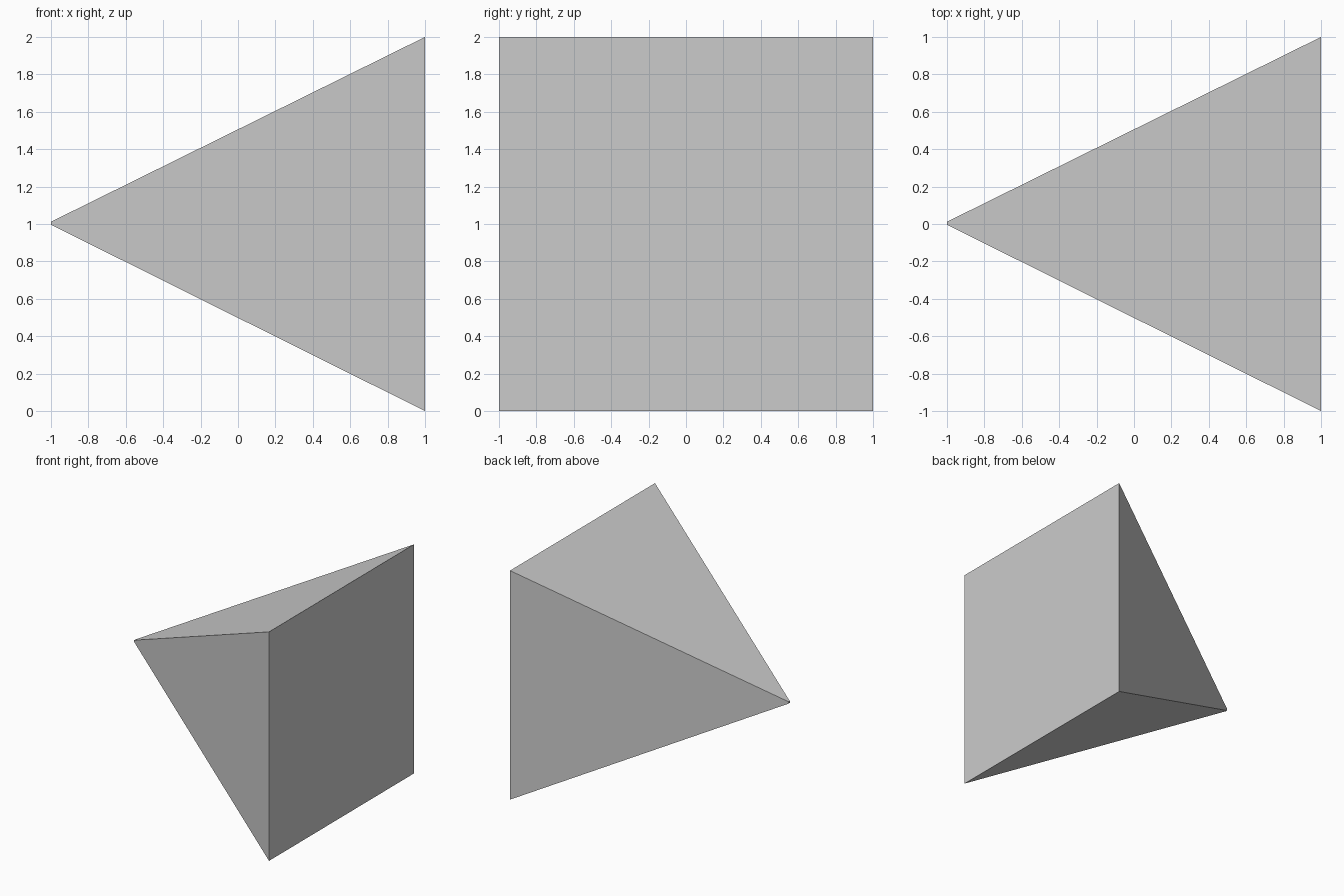
import bpy, bmesh
from mathutils import Vector

if "Cube" in bpy.data.objects:
    bpy.data.objects.remove(bpy.data.objects["Cube"])

# Sideways pyramid: a cube whose left face shrinks to a tiny blunt tip
bm = bmesh.new()
bmesh.ops.create_cube(bm, size=2.0)
bmesh.ops.translate(bm, verts=bm.verts, vec=(0, 0, 1))

tip_centre = Vector((-1, 0.004, 1.004))
tip_scale = 0.008
for v in bm.verts:
    if v.co.x < 0:
        offset = v.co - Vector((-1, 0, 1))
        v.co = tip_centre + offset * tip_scale

bmesh.ops.recalc_face_normals(bm, faces=bm.faces)
mesh = bpy.data.meshes.new("pyramid")
bm.to_mesh(mesh)
bm.free()
bpy.context.collection.objects.link(bpy.data.objects.new("pyramid", mesh))
